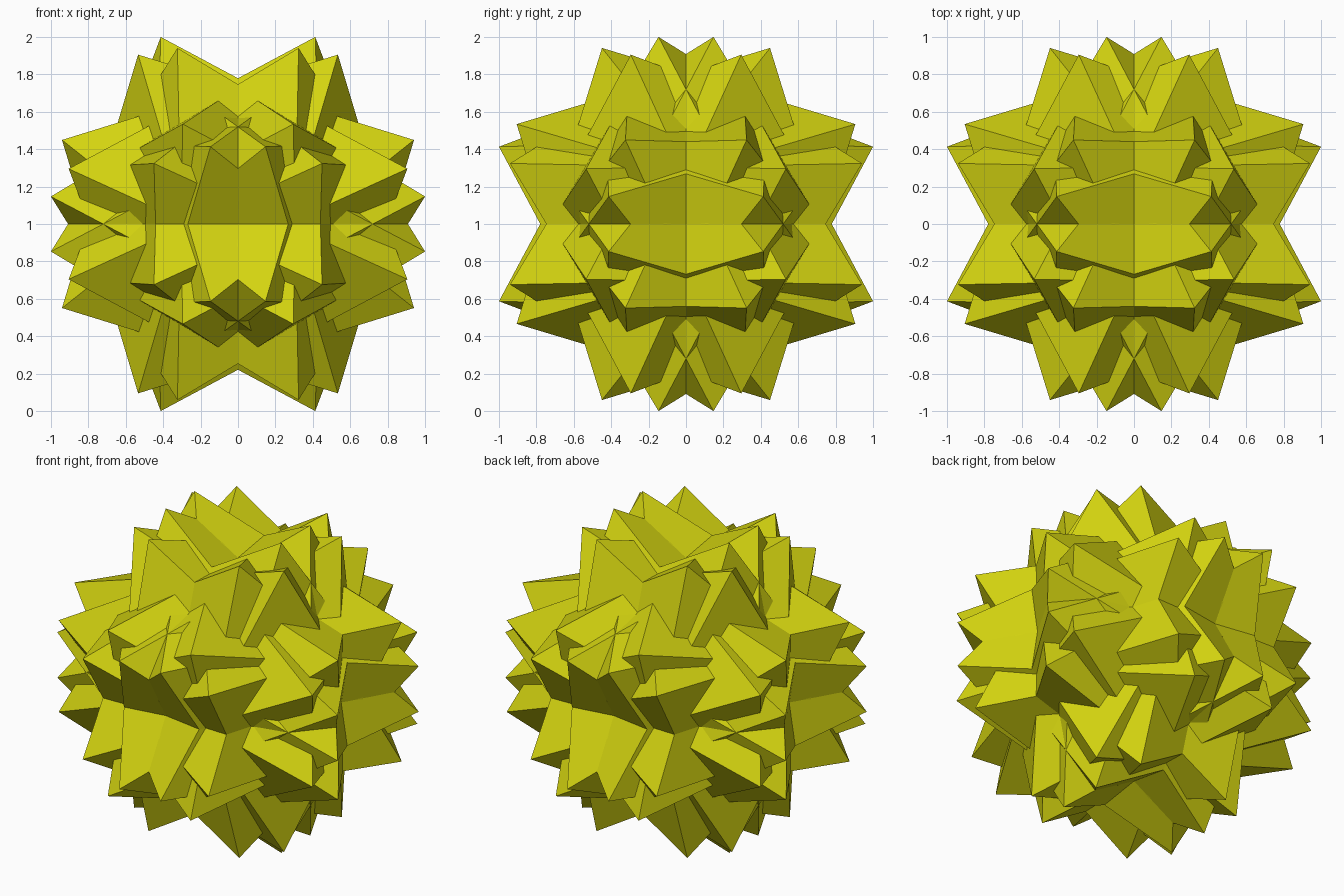
import bpy, bmesh
from mathutils import Matrix, Vector

if "Cube" in bpy.data.objects:
    bpy.data.objects.remove(bpy.data.objects["Cube"])

yellow = bpy.data.materials.new("yellow")
yellow.diffuse_color = (0.65, 0.65, 0.005, 1.0)
yellow.use_nodes = True
yellow.node_tree.nodes["Principled BSDF"].inputs["Base Color"].default_value = yellow.diffuse_color

# Three perpendicular axes of one octahedron; its farthest tip reaches x = 1
tip_a = Vector((1.0, 0.413, 0.147))
radius = tip_a.length
a = tip_a.normalized()
b = Vector((0.325, -0.449, -0.941))
b = (b - a * b.dot(a)).normalized()
c = a.cross(b)
axes = [v * radius for v in (a, b, c)]


def octahedron(name, turn):
    """Octahedron whose tips lie on the turned axes, in both directions."""
    bm = bmesh.new()
    for axis in axes:
        for sign in (1, -1):
            bm.verts.new(turn @ axis * sign)
    bmesh.ops.convex_hull(bm, input=bm.verts)
    bmesh.ops.recalc_face_normals(bm, faces=bm.faces)
    mesh = bpy.data.meshes.new(name)
    bm.to_mesh(mesh)
    bm.free()
    mesh.materials.append(yellow)
    obj = bpy.data.objects.new(name, mesh)
    obj.location.z = 1.0
    bpy.context.collection.objects.link(obj)


# Twelve interlocking copies: the rotations of a tetrahedron
cycle = Matrix(((0, 0, 1), (1, 0, 0), (0, 1, 0)))
half_turns = [(1, 1, 1), (1, -1, -1), (-1, 1, -1), (-1, -1, 1)]
turn = Matrix.Identity(3)
for step in range(3):
    for k, signs in enumerate(half_turns):
        octahedron(f"octahedron_{step * 4 + k + 1}", Matrix.Diagonal(signs) @ turn)
    turn = cycle @ turn
